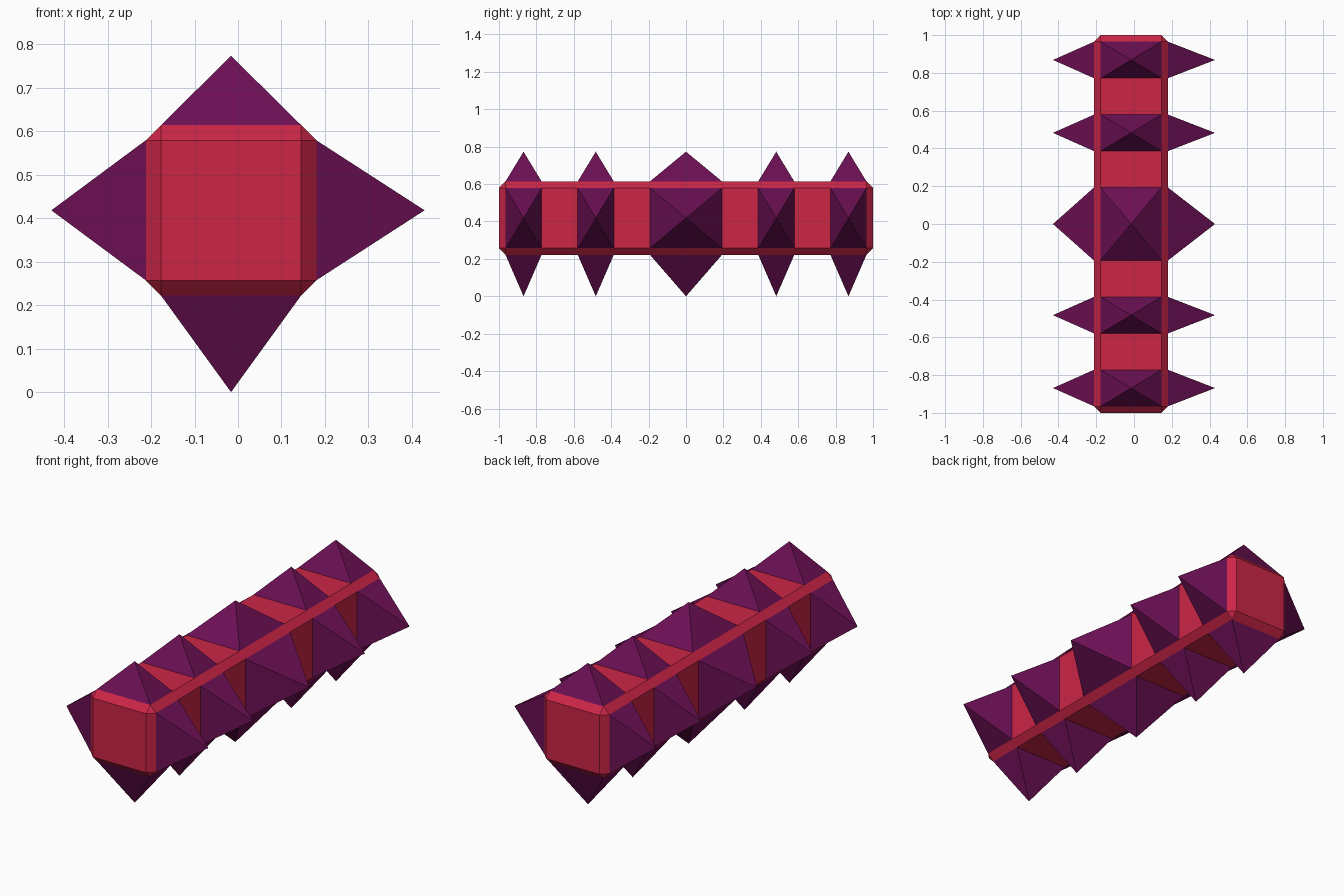
import bpy, bmesh
from mathutils import Vector, Matrix

if "Cube" in bpy.data.objects:
    bpy.data.objects.remove(bpy.data.objects["Cube"])

CX, CZ = -0.016, 0.418            # beam axis
HALF, CHAMFER, STEP = 0.196, 0.035, 0.193
RINGS = (-4.5, -2.5, 0, 2.5, 4.5)  # spike positions along y, in steps


def material(name, rgb):
    m = bpy.data.materials.new(name)
    m.diffuse_color = (*rgb, 1)
    m.use_nodes = True
    m.node_tree.nodes["Principled BSDF"].inputs["Base Color"].default_value = m.diffuse_color
    return m


# Chamfered square beam
bm = bmesh.new()
bmesh.ops.create_cube(bm, size=2, matrix=Matrix.Translation((CX, 0, CZ)) @ Matrix.Diagonal((HALF, 1, HALF, 1)))
bmesh.ops.bevel(bm, geom=bm.edges[:], offset=CHAMFER, offset_type='OFFSET', segments=1, profile=0.5, affect='EDGES')

# Cuts that mark out the spike bases
for k in (-4, -3, -2, -1, 1, 2, 3, 4):
    bmesh.ops.bisect_plane(bm, geom=bm.verts[:] + bm.edges[:] + bm.faces[:],
                           plane_co=(0, k * STEP, 0), plane_no=(0, 1, 0))
bm.normal_update()

# Pyramid spikes raised from the four long sides
for f in bm.faces[:]:
    n, c = f.normal.copy(), f.calc_center_median()
    on_side = abs(n.x) > 0.9 or abs(n.z) > 0.9
    if not on_side or not any(abs(c.y - r * STEP) < 0.02 for r in RINGS):
        continue
    if abs(n.x) > 0.9:
        tip = Vector((0.429 if n.x > 0 else -0.429, c.y, CZ))
    else:
        tip = Vector((CX, c.y, 0.773 if n.z > 0 else 0))
    res = bmesh.ops.poke(bm, faces=[f])
    res["verts"][0].co = tip
    for g in res["faces"]:
        g.material_index = 1

bmesh.ops.recalc_face_normals(bm, faces=bm.faces[:])
mesh = bpy.data.meshes.new("spiked_beam")
bm.to_mesh(mesh)
bm.free()
mesh.materials.append(material("crimson red", (0.60, 0.019, 0.062)))
mesh.materials.append(material("dark purple", (0.15, 0.005, 0.089)))
bpy.context.collection.objects.link(bpy.data.objects.new("spiked_beam", mesh))
